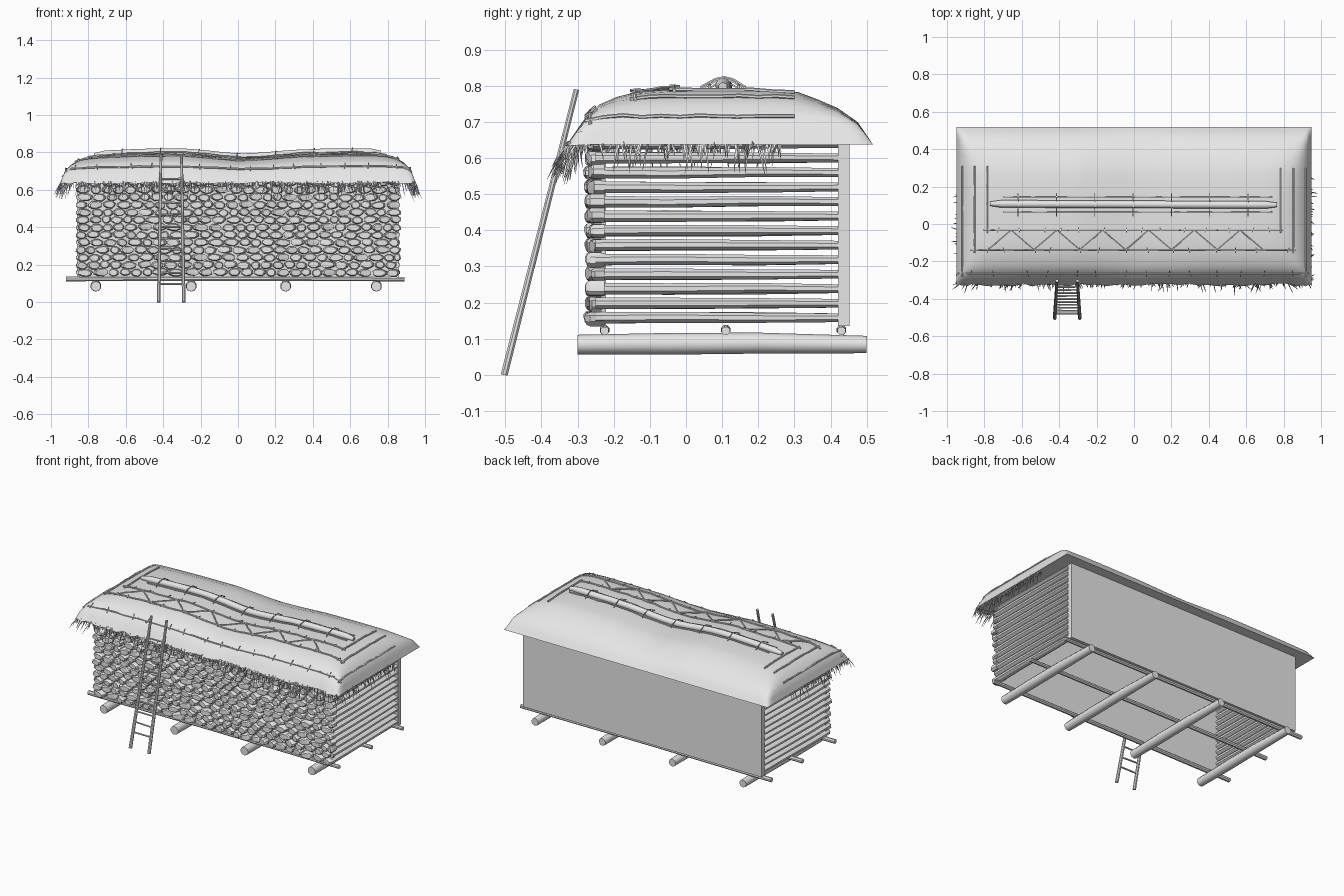
import bpy, bmesh, math, random
from mathutils import Vector

if "Cube" in bpy.data.objects:
    bpy.data.objects.remove(bpy.data.objects["Cube"])

random.seed(4)
R = random.uniform
grey = bpy.data.materials.new("plain grey")
grey.diffuse_color = (0.8, 0.8, 0.8, 1)
grey.use_nodes = True
grey.node_tree.nodes["Principled BSDF"].inputs["Base Color"].default_value = grey.diffuse_color


def finish(name, bm, angle=40):
    bmesh.ops.recalc_face_normals(bm, faces=bm.faces)
    me = bpy.data.meshes.new(name)
    bm.to_mesh(me)
    bm.free()
    me.materials.append(grey)
    ob = bpy.data.objects.new(name, me)
    bpy.context.collection.objects.link(ob)
    if angle:
        bpy.ops.object.select_all(action='DESELECT')
        ob.select_set(True)
        bpy.context.view_layer.objects.active = ob
        bpy.ops.object.shade_smooth_by_angle(angle=math.radians(angle))
    return ob


def tube(bm, pts, radii, sides=6, squash=1.0, jitter=0.0):
    """Closed tube through pts; squash widens the section sideways."""
    pts = [Vector(p) for p in pts]
    rings = []
    wob = [1 + R(-jitter, jitter) for _ in range(sides)]
    spin = math.pi / sides
    for i, p in enumerate(pts):
        d = (pts[min(i + 1, len(pts) - 1)] - pts[max(i - 1, 0)]).normalized()
        ref = Vector((0, 0, 1)) if abs(d.z) < 0.9 else Vector((0, 1, 0))
        side = d.cross(ref).normalized()
        up = side.cross(d)
        r = radii[i] if isinstance(radii, (list, tuple)) else radii
        rings.append([bm.verts.new(p + r * wob[k] * (
            side * squash * math.cos(spin + k * math.tau / sides) +
            up * math.sin(spin + k * math.tau / sides))) for k in range(sides)])
    for a, b in zip(rings, rings[1:]):
        for k in range(sides):
            n = (k + 1) % sides
            bm.faces.new((a[k], a[n], b[n], b[k]))
    bm.faces.new(rings[0][::-1])
    bm.faces.new(rings[-1])


def box(name, x0, x1, y0, y1, z0, z1):
    bm = bmesh.new()
    bmesh.ops.create_cube(bm, size=1)
    for v in bm.verts:
        v.co = ((x0 + x1) / 2 + v.co.x * (x1 - x0), (y0 + y1) / 2 + v.co.y * (y1 - y0),
                (z0 + z1) / 2 + v.co.z * (z1 - z0))
    return finish(name, bm, 0)


def lerp(table, t):
    for (a, fa), (b, fb) in zip(table, table[1:]):
        if t <= b:
            return fa + (fb - fa) * max(0, (t - a) / (b - a))
    return table[-1][1]


# base: cross beams and long rails
bm = bmesh.new()
for x in (-0.76, -0.25, 0.255, 0.74):
    tube(bm, [(x, -0.30, 0.084), (x, -0.05, 0.086), (x, 0.2, 0.088), (x, 0.5, 0.084)],
         [0.027, 0.03, 0.029, 0.024], 10)
finish("floor_beams", bm)
bm = bmesh.new()
for y in (-0.225, 0.11, 0.43):
    tube(bm, [(-0.92, y, 0.124), (0, y, 0.126), (0.89, y, 0.122)], [0.014, 0.013, 0.012], 8)
finish("floor_rails", bm)

# walls
box("back_wall", -0.86, 0.86, 0.42, 0.453, 0.135, 0.66)
box("front_backing", -0.85, 0.85, -0.235, -0.222, 0.135, 0.66)

# stacked log ends on the front, full logs on both sides
ends, sides = bmesh.new(), bmesh.new()
ROWS, STEP = 13, 0.0402
for row in range(ROWS):
    z = 0.158 + row * STEP
    x = -0.868 + (0.0 if row % 2 else 0.012)
    while x < 0.84:
        w = min(R(0.05, 0.085), 0.872 - x)
        y = R(-0.275, -0.255)
        cx, cz, h = x + w / 2, z + R(-0.003, 0.003), 0.0215
        tube(ends, [(cx, -0.225, cz), (cx, y + 0.008, cz), (cx + R(-.003, .003), y, cz)],
             [h, h, h * 0.78], 8, w / 2 / h, 0.1)
        x += w
    for s in (-1, 1):
        tube(sides, [(s * 0.84, -0.25, z), (s * 0.842, -0.05, z + R(-.002, .002)),
                     (s * 0.84, 0.2, z + R(-.002, .002)), (s * 0.838, 0.425, z)],
             [0.017, 0.0165, 0.015, 0.013], 8, 1.6)
finish("front_log_ends", ends, 30)
finish("side_logs", sides, 30)

# thatched roof: one rounded height rule shared by everything lying on it
EAVE = 0.637
YF = [(-0.325, 0), (-0.30, 0.24), (-0.28, 0.42), (-0.24, 0.66), (-0.19, 0.80), (-0.13, 0.91),
      (-0.05, 0.98), (0.1, 1.02), (0.22, 0.99), (0.31, 0.9), (0.42, 0.60), (0.475, 0.37), (0.518, 0)]
XF = [(0, 0), (0.025, 0.45), (0.06, 0.68), (0.1, 0.84), (0.16, 0.95), (0.25, 1), (2, 1.04)]
RIDGE = [(-0.95, 0.78), (-0.7, 0.795), (-0.5, 0.803), (-0.3, 0.806), (-0.15, 0.79), (0, 0.774),
         (0.15, 0.782), (0.35, 0.80), (0.55, 0.805), (0.75, 0.806), (0.95, 0.79)]


def roof_z(x, y):
    f = max(lerp(YF, y), 1e-4)
    g = max(lerp(XF, 0.95 - abs(x)), 1e-4)
    m = (f ** -8 + g ** -8) ** -0.125
    return EAVE + (lerp(RIDGE, x) - EAVE) * m


xs = [-0.95, -0.937, -0.925, -0.907, -0.89, -0.87, -0.85, -0.82]
xs = xs + [-0.79 + 1.58 * i / 32 for i in range(33)] + [-v for v in xs[::-1]]
ys = [-0.325, -0.312, -0.30, -0.28, -0.26, -0.24, -0.215, -0.19, -0.16, -0.13, -0.09, -0.05, 0,
      0.05, 0.1, 0.16, 0.22, 0.265, 0.31, 0.365, 0.42, 0.45, 0.475, 0.5, 0.518]
bm = bmesh.new()
edge = [R(-0.008, 0.008) for _ in xs]


def roof_point(i, j, top):
    x, y = xs[i], ys[j]
    ragged = edge[i] * max(0, 1 - j / 4)
    z = roof_z(x, y) if top and 0 < i < len(xs) - 1 and 0 < j < len(ys) - 1 else EAVE
    return bm.verts.new((x, y + ragged, z + ragged * 0.6))


NX, NY = len(xs), len(ys)
top = [[roof_point(i, j, True) for j in range(NY)] for i in range(NX)]
for i in range(NX - 1):
    for j in range(NY - 1):
        bm.faces.new((top[i][j], top[i + 1][j], top[i + 1][j + 1], top[i][j + 1]))
rim = [e for e in bm.edges if e.is_boundary]
bmesh.ops.holes_fill(bm, edges=rim, sides=0)     # flat underside
finish("thatch_roof", bm, 50)


def on_roof(corners, lift, step=0.05, wob=0.003):
    out = []
    for (x0, y0), (x1, y1) in zip(corners, corners[1:]):
        n = max(2, int(math.hypot(x1 - x0, y1 - y0) / step))
        for k in range(n):
            x, y = x0 + (x1 - x0) * k / n, y0 + (y1 - y0) * k / n
            out.append((x, y, roof_z(x, y) + lift + R(-wob, wob)))
    x, y = corners[-1]
    return out + [(x, y, roof_z(x, y) + lift)]


# binding rods running round three sides, with small pegs
rods, pegs = bmesh.new(), bmesh.new()
for ax, y in ((0.92, -0.265), (0.853, -0.14), (0.785, -0.032)):
    for path in ([(-ax, 0.31), (-ax, y - 0.015)], [(-ax - 0.02, y), (ax + 0.01, y)],
                 [(ax, y - 0.015), (ax, 0.30)]):
        tube(rods, on_roof(path, 0.004), 0.0055, 6)
    for k in range(14):
        x = -ax + 2 * ax * (k + 0.5) / 14 + R(-.03, .03)
        tube(pegs, on_roof([(x, y - 0.014), (x + R(-.01, .01), y + 0.014)], 0.008), 0.003, 4)
finish("binding_rods", rods)

# zigzag lacing between the upper two rods
bm = bmesh.new()
zig = [(-0.78 + 0.1225 * k, -0.14 if k % 2 == 0 else -0.035) for k in range(13)]
for a, b in zip(zig, zig[1:]):
    tube(bm, on_roof([a, b], 0.004), 0.004, 5)
finish("zigzag_lacing", bm)

# ridge pole with a thin rod on each side and cross pegs
bm = bmesh.new()
pole = on_roof([(-0.77, 0.108), (0.765, 0.102)], 0.008, 0.06, 0.001)
tube(bm, pole, [0.012] + [0.021] * (len(pole) - 2) + [0.012], 10)
finish("ridge_pole", bm)
bm = bmesh.new()
for y in (0.065, 0.145):
    tube(bm, on_roof([(-0.7, y), (0.74, y)], 0.007), 0.005, 6)
finish("ridge_rods", bm)
for k in range(7):
    x = -0.62 + 0.205 * k
    z = roof_z(x, 0.105)
    tube(pegs, [(x, 0.04, z + 0.004), (x, 0.08, z + 0.026), (x + 0.004, 0.105, z + 0.032),
                (x, 0.13, z + 0.026), (x, 0.165, z + 0.004)], 0.003, 4)
finish("pegs", pegs)

# straw fringe under the front and side eaves
bm = bmesh.new()


def straw(x, y, dx, dy, length):
    a = Vector((x, y, EAVE + 0.008))
    d = Vector((dx, dy, -1)).normalized() * length
    tube(bm, [a, a + d * 0.55 + Vector((dx, dy, 0)) * 0.006, a + d], [0.0035, 0.0028, 0.0006], 3)


for k in range(380):
    x = R(-0.94, 0.94)
    long = R(0.02, 0.065) + (R(0.02, 0.07) if random.random() < 0.2 else 0)
    straw(x, R(-0.325, -0.295), R(-0.35, 0.35) + 0.5 * x ** 5, R(-0.7, -0.1), long)
for s in (-1, 1):
    for k in range(110):
        far = random.random() < 0.2
        straw(s * R(0.91, 0.945), R(-0.31, 0.26), s * R(0.1, 0.55), R(-0.35, 0.25),
              R(0.07, 0.1) if far else R(0.02, 0.06))
finish("straw_fringe", bm, 0)

# ladder leaning on the eave
bm = bmesh.new()


def ladder_point(s, t):
    return (-0.357 + s * (0.067 - 0.012 * t), -0.503 + 0.2 * t, 0.79 * t)


for s in (-1, 1):
    tube(bm, [ladder_point(s, t / 5) for t in range(6)], [0.0105, .01, .0095, .009, .0085, .008], 8)
for k in range(10):
    t = 0.12 + 0.079 * k
    tube(bm, [ladder_point(-1.12, t + R(-.008, .008)), ladder_point(1.12, t + R(-.008, .008))],
         0.0055, 6)
finish("ladder", bm)
